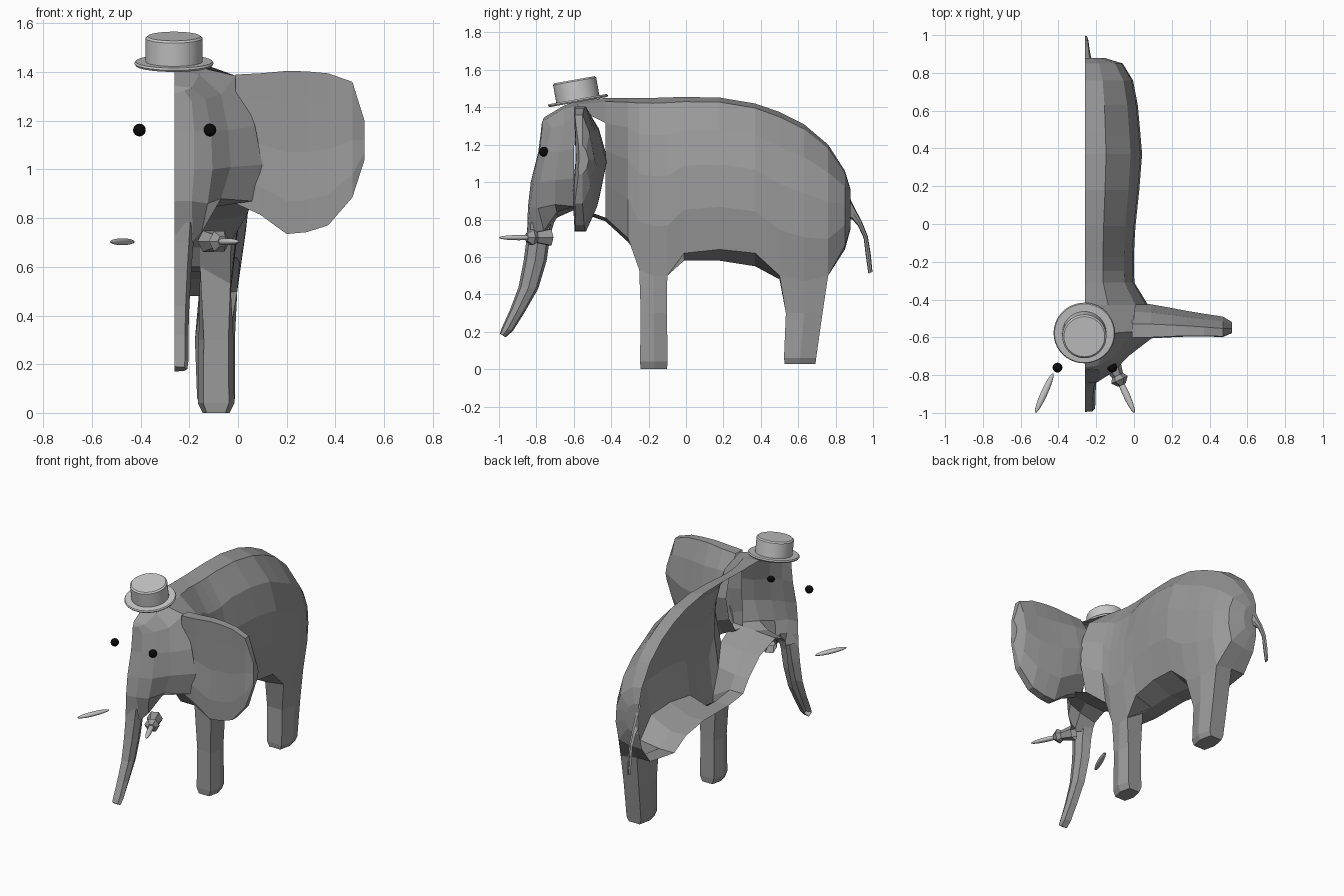
import bpy, bmesh, math
from mathutils import Vector

if "Cube" in bpy.data.objects:
    bpy.data.objects.remove(bpy.data.objects["Cube"])

MID = -0.26  # symmetry plane of the animal


def material(name, rgb):
    m = bpy.data.materials.new(name)
    m.diffuse_color = (*rgb, 1)
    m.use_nodes = True
    m.node_tree.nodes["Principled BSDF"].inputs["Base Color"].default_value = m.diffuse_color
    return m


SKIN = material("grey skin", (0.32, 0.32, 0.32))
FELT = material("pale felt", (0.58, 0.58, 0.58))
IVORY = material("ivory", (0.58, 0.58, 0.58))
BLACK = material("black", (0.003, 0.003, 0.003))


def finish(bm, name, mat, smooth=False):
    bmesh.ops.recalc_face_normals(bm, faces=bm.faces)
    me = bpy.data.meshes.new(name)
    bm.to_mesh(me)
    bm.free()
    me.materials.append(mat)
    ob = bpy.data.objects.new(name, me)
    bpy.context.collection.objects.link(ob)
    if smooth:
        bpy.context.view_layer.objects.active = ob
        ob.select_set(True)
        bpy.ops.object.shade_smooth_by_angle(angle=math.radians(35))
        ob.select_set(False)
    return ob


def ring(bm, pts):
    return [bm.verts.new((MID + d, y, z)) for d, y, z in pts]


def bridge(bm, a, b, closed=False, skip=()):
    n = len(a)
    for i in range(n if closed else n - 1):
        if i not in skip:
            j = (i + 1) % n
            bm.faces.new((a[i], a[j], b[j], b[i]))


# Body: half rings from spine to belly: y, top, half width, lower side edge, belly
SECTIONS = [
    (-0.43, 1.45, 0.335, 0.81, 0.79), (-0.31, 1.45, 0.262, 0.70, 0.68),
    (-0.25, 1.45, 0.26, 0.53, 0.60), (-0.175, 1.45, 0.26, 0.50, 0.59),
    (-0.10, 1.453, 0.262, 0.50, 0.58), (-0.01, 1.455, 0.268, 0.62, 0.58),
    (0.18, 1.452, 0.288, 0.64, 0.58), (0.37, 1.42, 0.303, 0.62, 0.55),
    (0.50, 1.375, 0.292, 0.50, 0.48), (0.63, 1.31, 0.28, 0.47, 0.50),
    (0.76, 1.20, 0.255, 0.50, 0.52), (0.85, 1.06, 0.20, 0.66, 0.64),
    (0.88, 0.96, 0.10, 0.77, 0.75)]
SHAPE = [(0, 0), (0.37, 0.03), (0.80, 0.21), (0.97, 0.44), (1, 0.72), (0.88, 1)]
bm = bmesh.new()
grid = []
for y, top, w, low, belly in SECTIONS:
    pts = [(w * a, y, top - (top - low) * b) for a, b in SHAPE]
    grid.append(ring(bm, pts + [(0.4 * w, y, belly), (0, y, belly)]))
LEG_STARTS = (2, 8)
for i in range(len(grid) - 1):
    open_leg = any(s <= i < s + 2 for s in LEG_STARTS)
    bridge(bm, grid[i], grid[i + 1], skip=(5,) if open_leg else ())
bm.faces.new(grid[-1])

# Legs grown out of the belly: z, y centre, sideways centre, half depth, half width
LEGS = [[(0.30, -0.172, 0.170, 0.070, 0.072), (0.04, -0.172, 0.170, 0.074, 0.075),
         (0.0, -0.172, 0.170, 0.070, 0.055)],
        [(0.30, 0.632, 0.165, 0.098, 0.082), (0.06, 0.61, 0.170, 0.086, 0.078),
         (0.028, 0.61, 0.170, 0.082, 0.06)]]
for s, leg in zip(LEG_STARTS, LEGS):
    prev = [grid[s + k][5] for k in range(3)] + [grid[s + k][6] for k in (2, 1, 0)]
    for z, yc, dc, hy, hd in leg:
        cur = ring(bm, [(dc + hd * a, yc + hy * b, z) for a, b in
                        ((.7, -1), (1, 0), (.7, 1), (-.7, 1), (-1, 0), (-.7, -1))])
        bridge(bm, prev, cur, closed=True)
        prev = cur
    bm.faces.new(prev)

# Head: half rings stepping forward from the neck to the face
HEAD = [
    [(0, -.60, 1.43), (.12, -.58, 1.415), (.25, -.57, 1.385), (.33, -.60, 1.18),
     (.36, -.60, 1.02), (.32, -.60, .87), (.15, -.60, .86), (0, -.60, .85)],
    [(0, -.66, 1.405), (.10, -.66, 1.39), (.19, -.65, 1.31), (.22, -.68, 1.16),
     (.23, -.70, 1.01), (.19, -.70, .88), (.12, -.69, .84), (0, -.69, .81)],
    [(0, -.76, 1.345), (.07, -.75, 1.335), (.125, -.72, 1.29), (.15, -.75, 1.16),
     (.155, -.78, 1.0), (.135, -.79, .86), (.11, -.76, .74), (0, -.72, .76)]]
FACE = [
    [(.04, -.768, 1.325), (.07, -.77, 1.28), (.08, -.785, 1.16),
     (.08, -.815, 1.0), (.07, -.835, .87), (.075, -.80, .70)],
    [(0, -.772, 1.31), (0, -.776, 1.27), (0, -.79, 1.16),
     (0, -.83, 1.0), (0, -.845, .87), (0, -.85, .72)]]
prev = grid[0]
for k, pts in enumerate(HEAD):
    cur = ring(bm, pts)
    bridge(bm, prev, cur, skip=(2, 3, 4) if k == 0 else ())
    prev = cur
side, middle = (ring(bm, pts) for pts in FACE)
bridge(bm, prev[1:7], side)
bridge(bm, side, middle)
bm.faces.new((prev[0], prev[1], side[0], middle[0]))


# Trunk and tail: half tubes given by front and back edge (y, z) and half width
def half_tube(bm, rows):
    prev = None
    for fy, fz, by, bz, w in rows:
        def at(t, d):
            return (d, fy + (by - fy) * t, fz + (bz - fz) * t)
        cur = ring(bm, [at(0, 0), at(.12, .75 * w), at(.5, w), at(.88, .75 * w), at(1, 0)])
        if prev:
            bridge(bm, prev, cur)
        prev = cur
    bm.faces.new(prev)


half_tube(bm, [(-.847, .78, -.70, .80, .085), (-.852, .70, -.725, .72, .078),
               (-.868, .58, -.745, .58, .068), (-.895, .44, -.79, .43, .060),
               (-.94, .32, -.865, .30, .056), (-.985, .22, -.925, .205, .056),
               (-.995, .19, -.965, .17, .052)])
half_tube(bm, [(.86, .95, .86, .80, .04), (.90, .865, .89, .80, .03), (.94, .79, .92, .765, .024),
               (.972, .71, .95, .70, .02), (.987, .62, .962, .60, .018),
               (.997, .52, .975, .51, .014)])
finish(bm, "half_body", SKIN)

# Ear: closed rings from root to tip: x, bottom, top, front y, back y
EAR = [(-0.01, .86, 1.39, -.60, -.42), (0.09, .815, 1.395, -.60, -.425),
       (0.20, .735, 1.405, -.595, -.445), (0.28, .742, 1.403, -.592, -.46),
       (0.37, .77, 1.395, -.592, -.475), (0.47, .885, 1.36, -.595, -.49),
       (0.52, 1.04, 1.20, -.575, -.52)]
PROFILE = [(1, 0), (1, .4), (.8, .75), (.5, 1), (.2, .8), (0, .4),
           (0, 0), (.2, -.03), (.5, .06), (.8, .03)]
bm = bmesh.new()
prev = None
for x, lo, hi, f, b in EAR:
    cur = ring(bm, [(x - MID, f + (b - f) * t, lo + (hi - lo) * h) for h, t in PROFILE])
    if prev:
        bridge(bm, prev, cur, closed=True)
    prev = cur
bm.faces.new(prev)
finish(bm, "ear", SKIN)

# Tusk socket flaring out of the cheek
bm = bmesh.new()
axis = Vector((0.42, -0.9, 0)).normalized()
across = Vector((0.9, 0.42, 0)).normalized()
prev = None
for t, r in ((-.05, .05), (.03, .032), (.055, .048), (.085, .022)):
    c = Vector((-.10, -.775, .705)) + axis * t
    cur = [bm.verts.new(c + across * (r * math.cos(a)) + Vector((0, 0, r * math.sin(a))))
           for a in (k * math.tau / 6 for k in range(6))]
    if prev:
        bridge(bm, prev, cur, closed=True)
    prev = cur
bm.faces.new(prev)
finish(bm, "tusk_socket", SKIN)


# Eyes and tusks on both sides
def ball(name, loc, size, yaw, mat, roll=0):
    bm = bmesh.new()
    bmesh.ops.create_uvsphere(bm, u_segments=20, v_segments=12, radius=1)
    ob = finish(bm, name, mat, True)
    ob.location, ob.scale, ob.rotation_euler = loc, size, (0, roll, yaw)


for label, s in (("right", 1), ("left", -1)):
    ball(label + "_eye", (MID + s * .145, -.76, 1.162), (.026,) * 3, 0, BLACK)
    ball(label + "_tusk", (MID + s * .215, -.895, .703), (.018, .115, .014),
         s * math.atan2(.095, .21), IVORY)

# Hat: turned profile, tipped forward
bm = bmesh.new()
N = 40
prev = None
for r, z in ((.02, -.008), (.158, -.008), (.163, 0), (.158, .008),
             (.117, .008), (.117, .105), (.108, .113), (.002, .113)):
    cur = [bm.verts.new((r * math.cos(k * math.tau / N), r * math.sin(k * math.tau / N), z))
           for k in range(N)]
    if prev:
        bridge(bm, prev, cur, closed=True)
    prev = cur
bm.faces.new(prev)
hat = finish(bm, "hat", FELT, True)
hat.location = (-.263, -.577, 1.436)
hat.rotation_euler = (math.radians(10), 0, 0)
